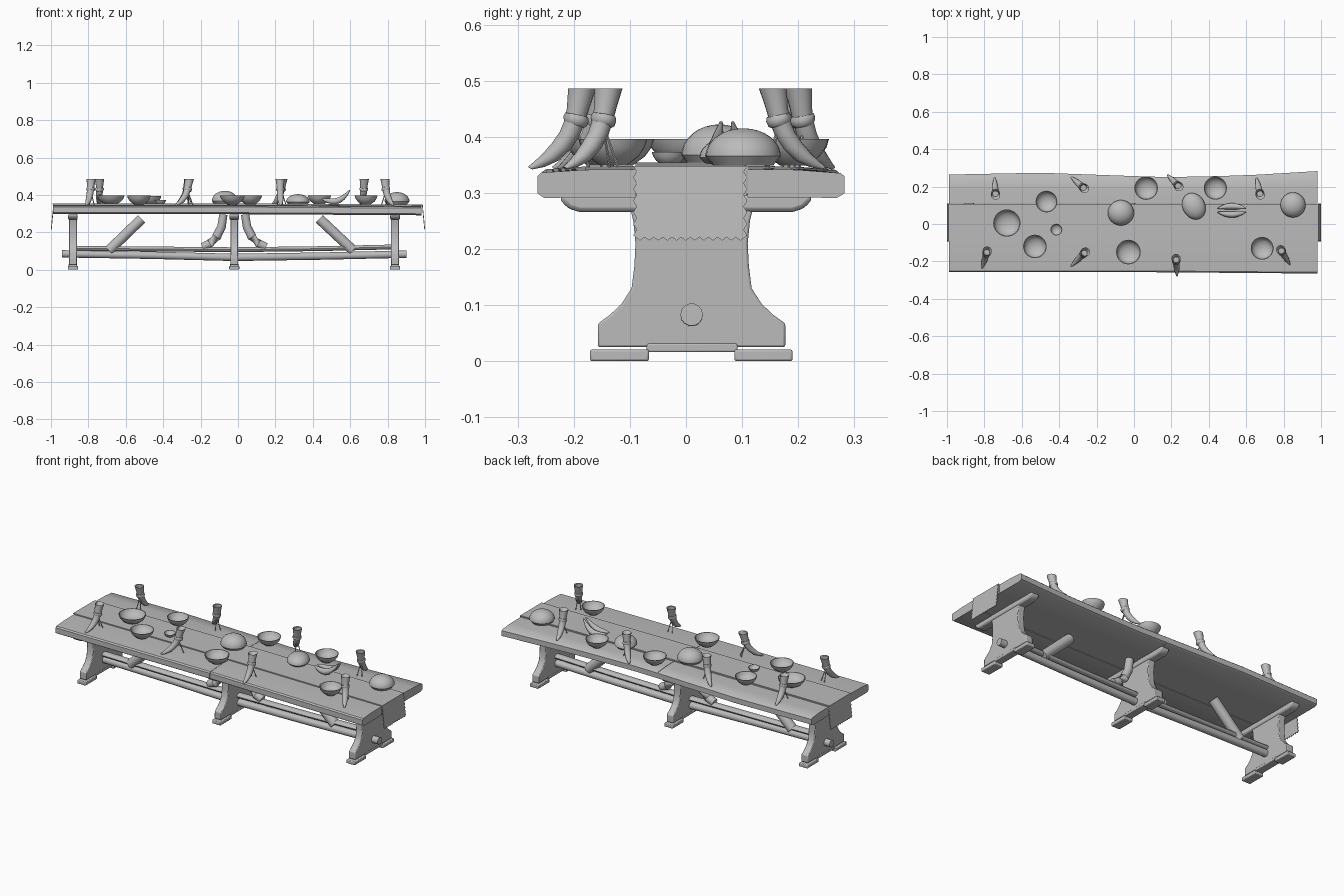
import bpy, bmesh, math
from mathutils import Vector

cube = bpy.data.objects.get("Cube")
if cube:
    bpy.data.objects.remove(cube, do_unlink=True)

grey = bpy.data.materials.new("plain_grey")
grey.use_nodes = True
grey.diffuse_color = (0.5, 0.5, 0.5, 1)
grey.node_tree.nodes["Principled BSDF"].inputs["Base Color"].default_value = (0.5, 0.5, 0.5, 1)


def finish(name, bm, bevel=0.0, smooth=True):
    bmesh.ops.recalc_face_normals(bm, faces=bm.faces)
    mesh = bpy.data.meshes.new(name)
    bm.to_mesh(mesh)
    bm.free()
    mesh.materials.append(grey)
    ob = bpy.data.objects.new(name, mesh)
    bpy.context.collection.objects.link(ob)
    if bevel:
        mod = ob.modifiers.new("Bevel", 'BEVEL')
        mod.width, mod.segments, mod.limit_method = bevel, 2, 'ANGLE'
    if smooth:
        bpy.ops.object.select_all(action='DESELECT')
        ob.select_set(True)
        bpy.context.view_layer.objects.active = ob
        bpy.ops.object.shade_smooth_by_angle(angle=math.radians(40))
    return ob


def loft(name, rings, bevel=0.0, smooth=True):
    """Skin a list of closed rings and cap both ends."""
    bm = bmesh.new()
    vs = [[bm.verts.new(p) for p in ring] for ring in rings]
    n = len(rings[0])
    for a, b in zip(vs, vs[1:]):
        for i in range(n):
            j = (i + 1) % n
            bm.faces.new((a[i], a[j], b[j], b[i]))
    bm.faces.new(vs[0])
    bm.faces.new(vs[-1])
    return finish(name, bm, bevel, smooth)


def slab(name, profile, xs, warp=lambda x, y, z: (x, y, z), bevel=0.0):
    """Extrude a y-z profile through the x stations."""
    return loft(name, [[warp(x, y, z) for y, z in profile] for x in xs], bevel)


def box(name, lo, hi, bevel=0.0):
    (x0, y0, z0), (x1, y1, z1) = lo, hi
    return slab(name, [(y0, z0), (y1, z0), (y1, z1), (y0, z1)], [x0, x1], bevel=bevel)


def tube(name, pts, radii, seg=14, squash=1.0):
    """Round section swept along a path."""
    pts = [Vector(p) for p in pts]
    rings = []
    for i, p in enumerate(pts):
        t = (pts[min(i + 1, len(pts) - 1)] - pts[max(i - 1, 0)]).normalized()
        ref = Vector((0, 0, 1)) if abs(t.z) < 0.8 else Vector((0, 1, 0))
        u = t.cross(ref).normalized()
        v = u.cross(t)
        angles = [2 * math.pi * k / seg for k in range(seg)]
        rings.append([p + radii[i] * (u * math.cos(a) + v * squash * math.sin(a)) for a in angles])
    return loft(name, rings)


def lathe(name, profile, loc, scale=(1, 1, 1), turn=0.0, seg=28):
    rings = []
    for r, z in profile:
        ring = []
        for k in range(seg):
            a = 2 * math.pi * k / seg
            x, y = r * math.cos(a) * scale[0], r * math.sin(a) * scale[1]
            c, s = math.cos(turn), math.sin(turn)
            ring.append((loc[0] + x * c - y * s, loc[1] + x * s + y * c, loc[2] + z * scale[2]))
        rings.append(ring)
    return loft(name, rings)


# Tabletop: three worn planks, each in two halves
EDGE = [(-1, 0), (-0.5, 0.01), (0, -0.008), (0.2, -0.014), (0.6, -0.004), (1, 0.02)]


def wear(x, y, z):
    for (xa, da), (xb, db) in zip(EDGE, EDGE[1:]):
        if xa <= x <= xb:
            d = da + (db - da) * (x - xa) / (xb - xa)
    k = max(0, (y - 0.15) / 0.1)
    front = -0.008 * max(0, x) if y < -0.2 else 0
    return (x, y + d * min(k, 1) + front, z - 0.006 * max(0, x))


planks = {
    "front_plank": [(-0.09, 0.298), (-0.09, 0.348), (-0.18, 0.347), (-0.25, 0.342),
                    (-0.257, 0.335), (-0.257, 0.305), (-0.245, 0.297)],
    "middle_plank": [(-0.088, 0.3), (-0.088, 0.35), (0.108, 0.35), (0.108, 0.3)],
    "back_plank": [(0.11, 0.298), (0.11, 0.348), (0.19, 0.347), (0.257, 0.341),
                   (0.264, 0.335), (0.264, 0.305), (0.25, 0.297)],
}
for name, prof in planks.items():
    for side, x0, x1 in (("right", -0.988, -0.001), ("left", 0.001, 0.982)):
        slab(f"{name}_{side}", prof, [x0 + (x1 - x0) * i / 6 for i in range(7)], wear)

# Cloth runner and its hanging scalloped flaps
slab("cloth_runner", [(-0.09, 0.35), (0.105, 0.35), (0.105, 0.354), (-0.09, 0.354)],
     [-0.992, -0.5, 0, 0.5, 0.986], wear)
N = 48
hem = [(-0.09 + 0.195 * i / N, 0.218 + 0.003 * math.cos(math.pi * i / 2)) for i in range(N + 1)]
up = [(0.106 + 0.003 * math.cos(math.pi * i / 2), 0.224 + 0.124 * i / 24) for i in range(25)]
down = [(-0.18 + 0.165 - y + 0.03, z) for y, z in reversed(up)]
flap = hem + up + [(y, z) for y, z in down]
for side, s in (("left", 1), ("right", -1)):
    slab(f"{side}_cloth_flap", flap, [0.983, 0.987],
         lambda x, y, z, s=s: (s * (x + 0.013 * (0.354 - z) / 0.136), y, z))

# Trestles: shaped board, top batten and feet
YC = 0.01
half = [(0.08, 0.025), (0.167, 0.025), (0.167, 0.067), (0.145, 0.083), (0.125, 0.102),
        (0.107, 0.13), (0.102, 0.17), (0.1, 0.21), (0.104, 0.25), (0.115, 0.296)]
board = [(YC + y, z) for y, z in half] + [(YC - y, z) for y, z in reversed(half)]
batten = [(0.225, 0.298), (0.222, 0.285), (0.21, 0.272), (0.19, 0.266)]
batten = batten + [(-y, z) for y, z in reversed(batten)]
for label, x in (("right", -0.883), ("middle", -0.02), ("left", 0.84)):
    slab(f"{label}_trestle_board", board, [x - 0.021, x + 0.021], bevel=0.004)
    slab(f"{label}_top_batten", batten, [x - 0.026, x + 0.026], bevel=0.008)
    box(f"{label}_foot_bridge", (x - 0.022, -0.07, 0.016), (x + 0.022, 0.092, 0.032), 0.003)
    for end, y0, y1 in (("front", -0.171, -0.066), ("back", 0.086, 0.19)):
        box(f"{label}_{end}_foot", (x - 0.027, y0, 0), (x + 0.027, y1, 0.021), 0.004)

# Lengthwise stretchers
tube("lower_stretcher", [(-0.94, YC, 0.085), (-0.45, YC, 0.077), (-0.02, YC, 0.066),
                         (0.45, YC, 0.073), (0.9, YC, 0.083)], [0.02] * 5)
tube("upper_stretcher", [(-0.88, YC, 0.115), (-0.02, YC, 0.107), (0.45, YC, 0.113),
                         (0.84, YC, 0.122)], [0.022] * 4, squash=0.6)

# Diagonal braces, straight at the ends and curved at the middle
for side, xt, xb in (("right", -0.515, -0.69), ("left", 0.435, 0.615)):
    tube(f"{side}_straight_brace", [(xt, YC, 0.272), (xb, YC, 0.103)], [0.028] * 2)
for side, s in (("right", -1), ("left", 1)):
    path = [(0.058, 0.296), (0.068, 0.23), (0.095, 0.175), (0.13, 0.14), (0.17, 0.122)]
    tube(f"{side}_curved_brace", [(-0.02 + s * x, YC, z) for x, z in path],
         [0.022, 0.023, 0.024, 0.024, 0.022])

# Bowls
TOP = 0.349
bowl = [(0.4, 0), (0.5, 0.08), (0.74, 0.26), (0.92, 0.52), (1, 0.78), (0.94, 0.78),
        (0.84, 0.52), (0.64, 0.32), (0.3, 0.2), (0.02, 0.18)]
bowls = [(-0.68, 0.005, 0.073), (-0.468, 0.12, 0.058), (-0.53, -0.12, 0.063), (-0.03, -0.15, 0.066),
         (0.065, 0.192, 0.063), (0.435, 0.192, 0.062), (0.685, -0.13, 0.061), (-0.415, -0.03, 0.031)]
for i, (x, y, r) in enumerate(bowls):
    lathe(f"bowl_{i + 1}", bowl, (x, y, TOP), (r, r, min(r, 0.06)))

# Bread loaves
dome = [(0.8, 0)] + [(math.cos(a), 0.25 + 0.75 * math.sin(a))
                     for a in (math.pi / 2 * k / 8 for k in range(8))] + [(0.03, 1)]
for i, (x, y, rx, ry, h, turn) in enumerate([(-0.07, 0.06, 0.07, 0.068, 0.073, 0),
                                             (0.32, 0.095, 0.06, 0.074, 0.055, 0.5),
                                             (0.85, 0.102, 0.067, 0.067, 0.066, 0)]):
    lathe(f"bread_loaf_{i + 1}", dome, (x, y, TOP), (rx, ry, h), turn)

# Pair of curved fruits
for label, s in (("front", -1), ("back", 1)):
    path, radii = [], []
    for k in range(9):
        t = k / 4 - 1
        path.append((0.523 + 0.075 * t, 0.073 + s * (0.022 - 0.012 * t * t),
                     TOP + 0.016 + 0.034 * max(0, t + 0.2) ** 2 + 0.012 * t * t))
        radii.append(0.003 + 0.014 * (1 - t * t))
    tube(f"{label}_curved_fruit", path, radii, 10)

# Drinking horns on thin stands, tips pointing to the table edge
horns = [((-0.74, 0.155), (-0.745, 0.245)), ((-0.265, 0.19), (-0.335, 0.25)),
         ((0.24, 0.2), (0.18, 0.262)), ((0.675, 0.155), (0.655, 0.245)),
         ((-0.785, -0.145), (-0.812, -0.235)), ((-0.26, -0.15), (-0.335, -0.225)),
         ((0.225, -0.185), (0.23, -0.278)), ((0.785, -0.138), (0.832, -0.215))]
curve = [(1, 0.344, 0.004), (0.82, 0.351, 0.009), (0.6, 0.364, 0.014), (0.4, 0.383, 0.017),
         (0.24, 0.405, 0.018), (0.14, 0.428, 0.019), (0.08, 0.45, 0.02), (0, 0.486, 0.025),
         (0.003, 0.483, 0.021), (0.08, 0.455, 0.016)]
for i, (m, t) in enumerate(horns):
    mouth, tip = Vector(m), Vector(t)

    def at(f, z):
        p = mouth.lerp(tip, f)
        return (p.x, p.y, z)

    # body up to the mouth, then a hollow dark cup inside
    rings = []
    for f, z, r in curve:
        lean = 0.55 * max(0, min(1, (0.43 - z) / 0.08))
        out = (tip - mouth).normalized()
        side = Vector((-out.y, out.x))
        ring = []
        for k in range(14):
            a = 2 * math.pi * k / 14
            c, d = r * math.cos(a), r * math.sin(a)
            x, y, _ = at(f, z)
            ring.append((x + out.x * c + side.x * d, y + out.y * c + side.y * d, z + c * lean))
        rings.append(ring)
    loft(f"horn_{i + 1}", rings)
    tube(f"horn_{i + 1}_collar", [at(0.16, 0.422), at(0.14, 0.427), at(0.1, 0.435), at(0.09, 0.439)],
         [0.019, 0.023, 0.023, 0.02])
    for k in (-1, 1):
        x, y, _ = at(-0.12, 0)
        tube(f"horn_{i + 1}_stand_{'a' if k < 0 else 'b'}",
             [at(0.14, 0.425), (x + k * side.x * 0.014, y + k * side.y * 0.014, TOP - 0.003)], [0.0025] * 2, 6)
